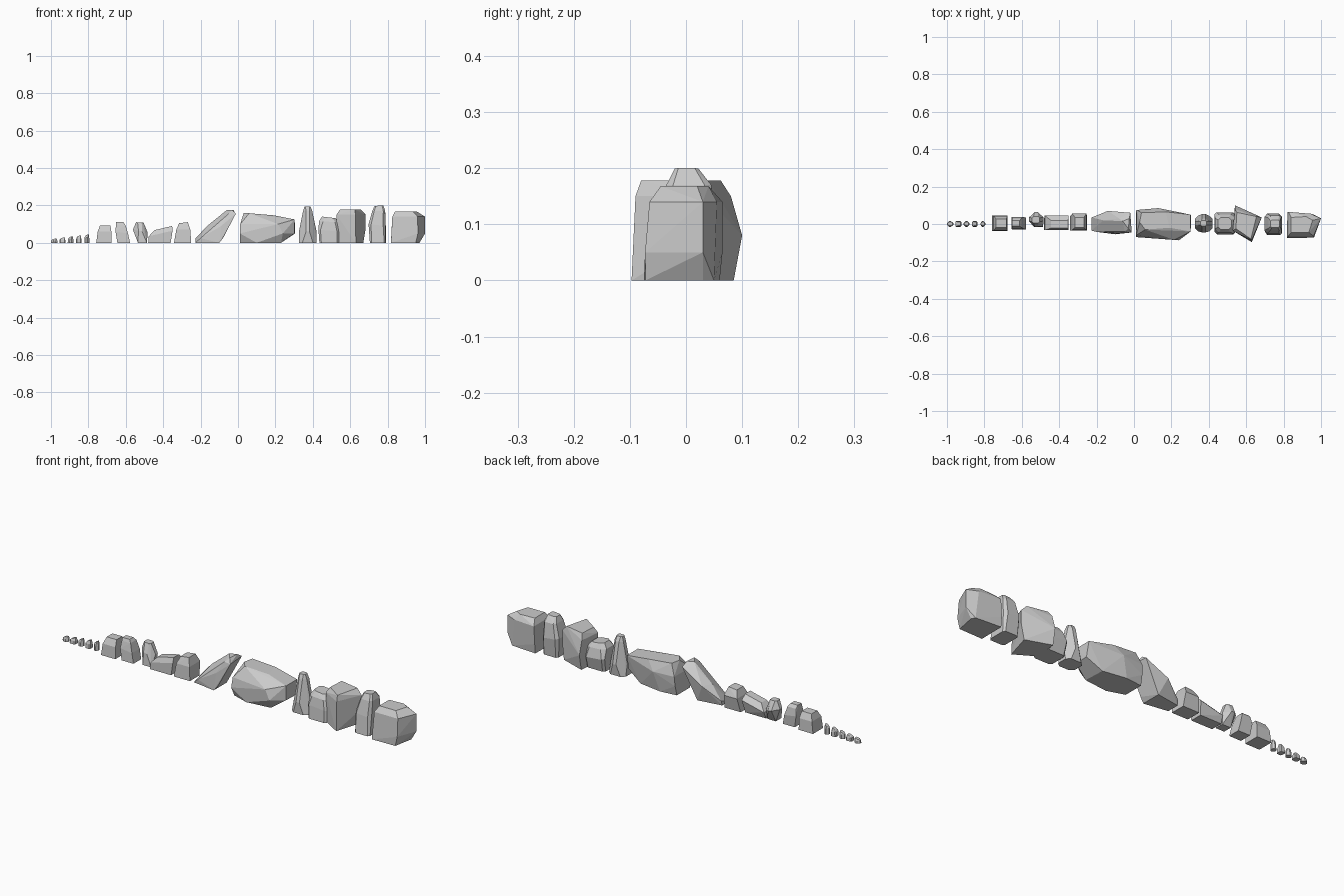
import bpy, bmesh, math

def hull(name, points):
    """Faceted stone: convex hull of a handful of corner points."""
    bm = bmesh.new()
    for p in points:
        bm.verts.new(p)
    res = bmesh.ops.convex_hull(bm, input=bm.verts)
    junk = {g for g in res["geom_interior"] + res["geom_unused"] if isinstance(g, bmesh.types.BMVert)}
    bmesh.ops.delete(bm, geom=list(junk), context='VERTS')
    bmesh.ops.dissolve_limit(bm, angle_limit=math.radians(3), verts=bm.verts, edges=bm.edges)
    bmesh.ops.recalc_face_normals(bm, faces=bm.faces)
    me = bpy.data.meshes.new(name)
    bm.to_mesh(me)
    bm.free()
    ob = bpy.data.objects.new(name, me)
    bpy.context.collection.objects.link(ob)

def ring(zl, zr, x0, x1, y0, y1, cut=0.0):
    """Rectangle with optional cut corners, height zl at left to zr at right."""
    c = cut
    uv = [(c, 0), (1 - c, 0), (1, c), (1, 1 - c), (1 - c, 1), (c, 1), (0, 1 - c), (0, c)]
    uv = {(round(u, 4), round(v, 4)) for u, v in uv}
    return [(x0 + u * (x1 - x0), y0 + v * (y1 - y0), zl + u * (zr - zl)) for u, v in sorted(uv)]

def rock(name, *rings):
    hull(name, [p for r in rings for p in ring(*r)])

def level(z, *xy):
    return [(x, y, z) for x, y in xy]

# row of tiny pebbles, growing to the right
for i in range(5):
    x, h = -0.983 + 0.0437 * i, 0.024 + 0.006 * i
    c = 0.35 if i % 2 == 0 else 0.15
    w = 0.017 - 0.001 * i
    rock(f"pebble_{i + 1}", (0, 0, x - w, x + w, -.015, .015, c),
         (h * .6, h * .5, x - w * .9, x + w, -.014, .014, c),
         (h * .8, h, x - w * .5, x + w * .7, -.008, .01, .2))

# small stones
rock("small_stone_1", (0, 0, -.758, -.676, -.037, .045), (.06, .06, -.75, -.677, -.034, .043),
     (.092, .092, -.738, -.682, -.018, .028))
rock("small_stone_2", (0, 0, -.645, -.577, -.03, .033), (.06, .05, -.655, -.588, -.027, .037),
     (.11, .11, -.652, -.612, -.012, .018), (.095, .095, -.65, -.602, -.018, .03))
rock("small_stone_3", (0, 0, -.535, -.487, -.015, .03), (.07, .055, -.562, -.483, -.012, .063, .38),
     (.11, .108, -.545, -.505, .005, .04, .2))
rock("small_stone_4", (0, 0, -.48, -.36, -.033, .03), (.035, .065, -.477, -.35, -.033, .045),
     (.068, .09, -.445, -.352, -.022, .02))
rock("small_stone_5", (0, 0, -.342, -.25, -.036, .042), (.07, .07, -.33, -.255, -.033, .055),
     (.105, .11, -.315, -.268, -.018, .035))

# leaning stone
hull("leaning_stone", level(0, (-.228, .03), (-.228, -.035), (-.1, -.055), (-.1, .05))
     + level(.025, (-.226, .035), (-.2, -.042), (-.08, -.05))
     + level(.09, (-.14, .07), (-.09, -.05), (-.165, .02))
     + level(.155, (-.02, .06), (-.012, -.045), (-.08, .03), (-.05, -.04))
     + level(.175, (-.06, .015), (-.025, .03), (-.03, -.025)))

# large long boulder
hull("long_boulder", level(0, (.01, -.045), (.01, .06), (.1, .07), (.225, .05), (.23, -.06), (.1, -.075))
     + level(.05, (.01, -.07), (.012, .072), (.305, .035), (.302, -.04), (.24, -.087))
     + level(.1, (.012, -.06), (.015, .075), (.13, .085), (.215, -.085))
     + level(.125, (.303, .05), (.303, -.04))
     + level(.158, (.03, .01), (.04, .06), (.06, -.03))
     + level(.147, (.17, .065), (.19, -.02)))

# tall narrow stone
rock("tall_stone_1", (0, 0, .325, .42, -.04, .045, .2), (.06, .06, .326, .42, -.045, .053, .4),
     (.17, .17, .348, .397, -.02, .03, .3), (.193, .193, .355, .388, -.01, .018, .2))

# medium block and the big block it leans against
rock("medium_block", (0, 0, .435, .54, -.056, .045, .1), (.07, .06, .43, .54, -.052, .062, .1),
     (.115, .11, .433, .54, -.045, .05, .2), (.14, .132, .45, .52, -.03, .035, .2))
hull("big_block", level(0, (.528, -.035), (.54, .085), (.67, .04), (.63, -.097))
     + level(.08, (.53, -.03), (.54, .1), (.683, .035), (.63, -.092))
     + level(.15, (.527, -.035), (.54, .08), (.683, .035), (.628, -.09))
     + level(.178, (.545, -.025), (.55, .062), (.655, .04), (.625, -.08)))

# second tall stone
rock("tall_stone_2", (0, 0, .705, .79, -.06, .045, .1), (.1, .09, .698, .79, -.05, .055, .15),
     (.17, .17, .718, .787, -.035, .045, .15), (.197, .2, .73, .777, -.02, .022, .15))

# end block
hull("end_block", level(0, (.818, -.075), (.82, .06), (.96, .05), (.97, .03), (.95, -.072))
     + level(.05, (.82, -.07), (.82, .065), (1, .03), (.962, -.073))
     + level(.14, (.825, -.065), (.825, .065), (.945, .055), (1, .03), (.96, -.065))
     + level(.168, (.84, -.045), (.84, .035), (.92, .04), (.955, .02), (.935, -.045)))
